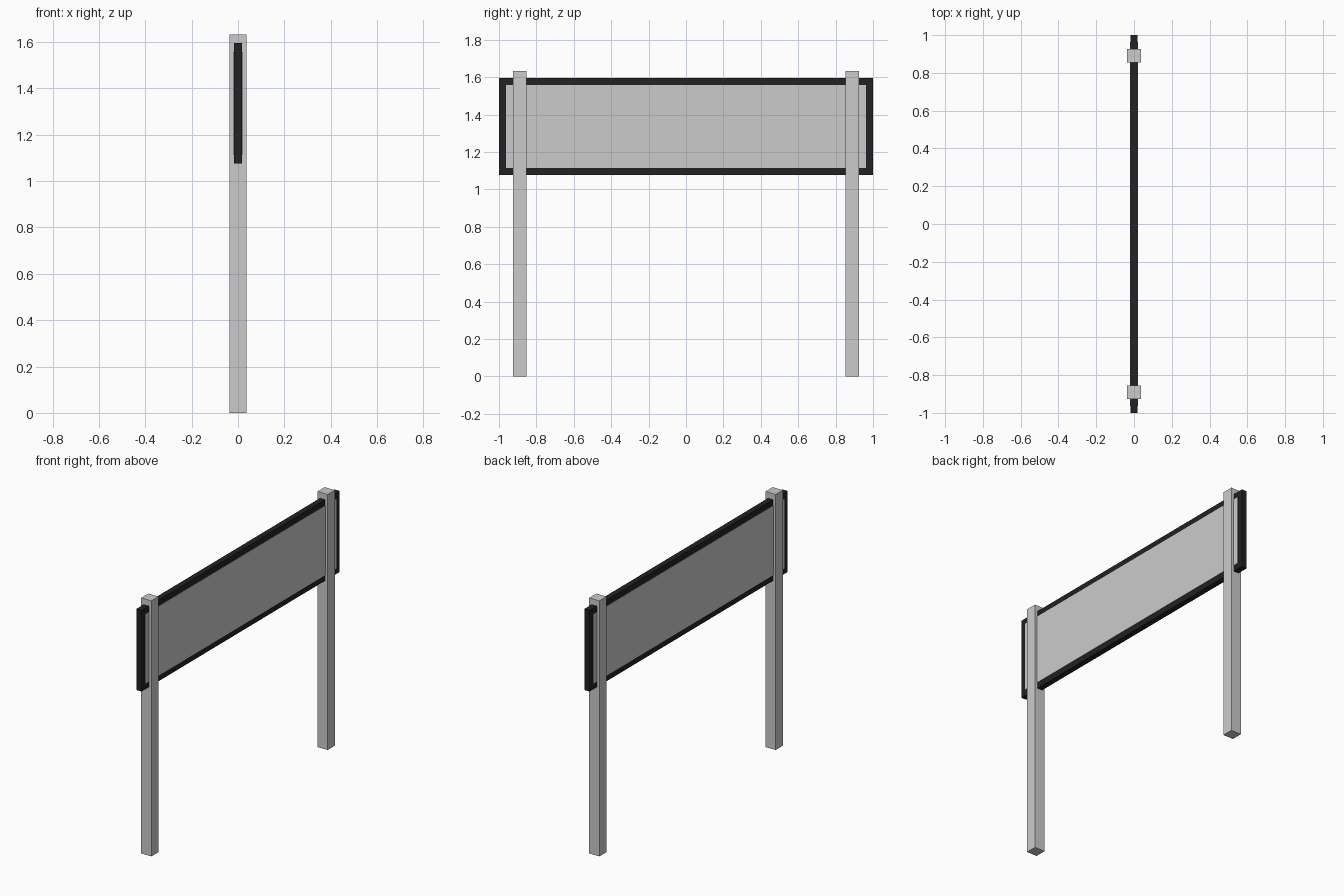
import bpy

if "Cube" in bpy.data.objects:
    bpy.data.objects.remove(bpy.data.objects["Cube"])

dark = bpy.data.materials.new("dark_frame")
dark.diffuse_color = (0.016, 0.016, 0.018, 1)
dark.use_nodes = True
dark.node_tree.nodes["Principled BSDF"].inputs["Base Color"].default_value = dark.diffuse_color


def box(name, x, y, z, mat=None):
    """Box from (min, max) ranges on each axis."""
    rng = (x, y, z)
    bpy.ops.mesh.primitive_cube_add(size=1, location=[(a + b) / 2 for a, b in rng])
    ob = bpy.context.object
    ob.name = name
    ob.scale = [b - a for a, b in rng]
    bpy.ops.object.transform_apply(location=False, rotation=False, scale=True)
    if mat:
        ob.data.materials.append(mat)
    return ob


Z0, Z1 = 1.077, 1.595   # outer frame heights
B = 0.037               # frame bar width
FX = (-0.018, 0.018)    # frame depth

# Sign panel, standing slightly proud of its frame
box("sign_panel", (-0.0205, 0.0205), (-1 + B, 1 - B), (Z0 + B, Z1 - B))

# Top and bottom frame bars
box("frame_bottom", FX, (-1, 1), (Z0, Z0 + B), dark)
box("frame_top", FX, (-1, 1), (Z1 - B, Z1), dark)

# End frame bars and posts
for side, s in (("left", -1), ("right", 1)):
    ends = sorted((s * (1 - B), s * 1.0))
    box("frame_end_" + side, FX, ends, (Z0 + B, Z1 - B), dark)
    c = s * 0.89
    box("post_" + side, (-0.036, 0.036), (c - 0.036, c + 0.036), (0, 1.633))
